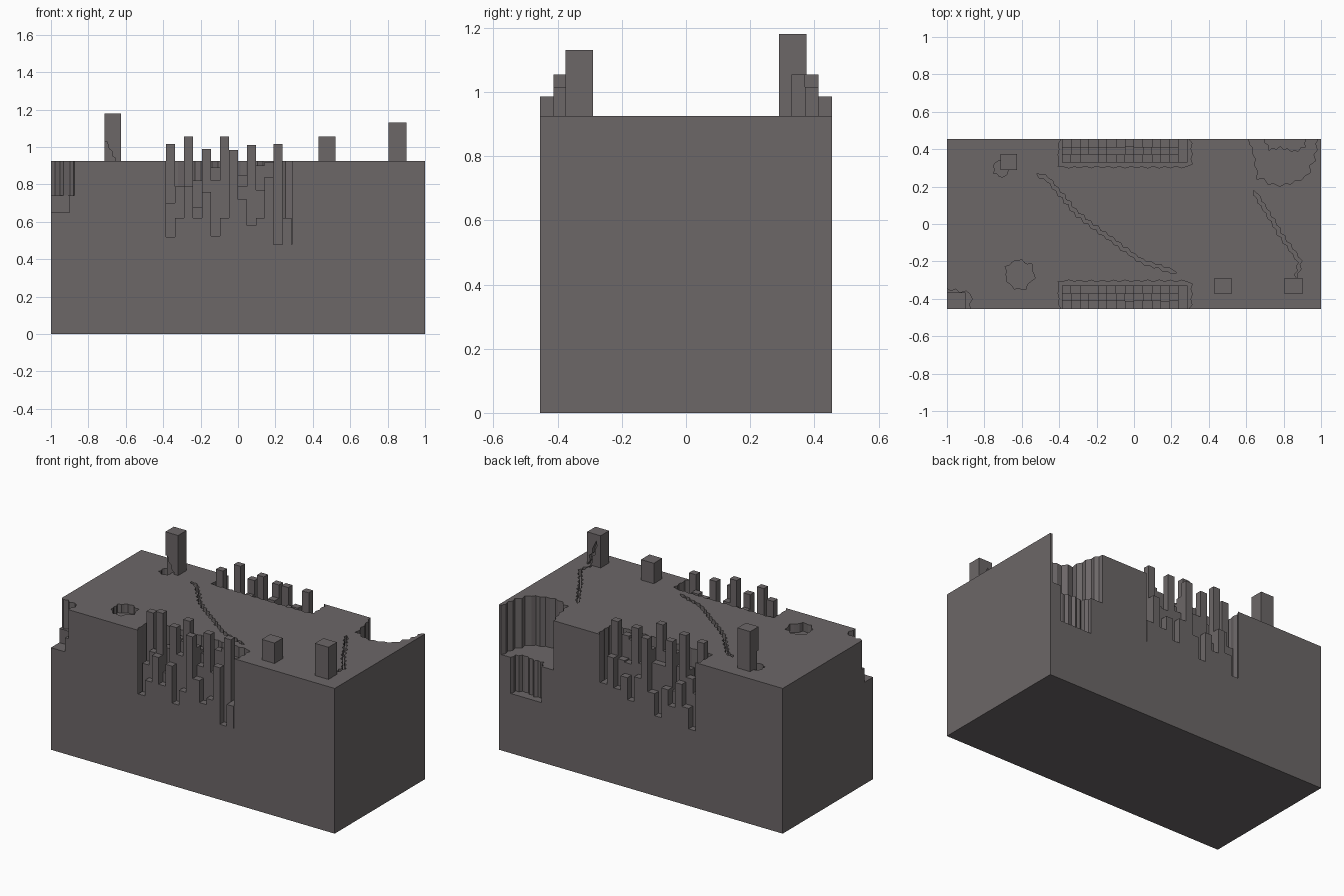
import bpy, bmesh, math, random
from mathutils import Vector

if "Cube" in bpy.data.objects:
    bpy.data.objects.remove(bpy.data.objects["Cube"])

random.seed(4)
TOP, HALF_Y = 0.925, 0.455
stone = bpy.data.materials.new("stone")
stone.diffuse_color = (0.15, 0.135, 0.137, 1)
stone.use_nodes = True
stone.node_tree.nodes["Principled BSDF"].inputs["Base Color"].default_value = stone.diffuse_color


def finish(bm, name):
    bmesh.ops.recalc_face_normals(bm, faces=bm.faces)
    me = bpy.data.meshes.new(name)
    bm.to_mesh(me)
    bm.free()
    me.materials.append(stone)
    ob = bpy.data.objects.new(name, me)
    bpy.context.collection.objects.link(ob)
    return ob


def add_box(bm, x0, x1, y0, y1, z0, z1):
    vs = bmesh.ops.create_cube(bm, size=1)["verts"]
    for v in vs:
        v.co = Vector((x1 if v.co.x > 0 else x0, y1 if v.co.y > 0 else y0,
                       z1 if v.co.z > 0 else z0))


def box(name, *dims):
    bm = bmesh.new()
    add_box(bm, *dims)
    return finish(bm, name)


def prism(name, pts, lo, hi, axis="z"):
    """Extrude an outline along z (outline in xy) or along y (outline in xz)."""
    bm = bmesh.new()
    co = (lambda p, h: (p[0], p[1], h)) if axis == "z" else (lambda p, h: (p[0], h, p[1]))
    a = [bm.verts.new(co(p, lo)) for p in pts]
    b = [bm.verts.new(co(p, hi)) for p in pts]
    bm.faces.new(a)
    bm.faces.new(b[::-1])
    for i in range(len(a)):
        j = (i + 1) % len(a)
        bm.faces.new((a[i], a[j], b[j], b[i]))
    return finish(bm, name)


def carve(target, cutter):
    m = target.modifiers.new("carve", "BOOLEAN")
    m.operation, m.solver, m.object = "DIFFERENCE", "EXACT", cutter
    bpy.context.view_layer.objects.active = target
    bpy.ops.object.modifier_apply(modifier=m.name)
    bpy.data.objects.remove(cutter)


def jagged(pts, step, amp):
    """Break a polyline into short segments that zigzag sideways."""
    out, side = [], 1
    for p, q in zip(pts, pts[1:]):
        p, q = Vector(p), Vector(q)
        d = q - p
        n = max(1, round(d.length / step))
        normal = Vector((-d.y, d.x)).normalized()
        for i in range(n):
            off = side * amp * random.uniform(0.4, 1) if out else 0
            out.append(p + d * i / n + normal * off)
            side = -side
    return out + [Vector(pts[-1])]


def crack(pts, width, step=0.025, amp=0.008):
    """Closed ribbon outline, tapered at both ends."""
    mid = jagged(pts, step, amp)
    d = mid[-1] - mid[0]
    n = Vector((-d.y, d.x)).normalized() * width / 2
    return [mid[0]] + [p + n for p in mid[1:-1]] + [mid[-1]] + [p - n for p in mid[-2:0:-1]]


# Main block
block = box("stone_block", -1, 1, -HALF_Y, HALF_Y, 0, TOP)

# Broken back right corner, two steps deep
outer = jagged([(0.615, 0.455), (0.64, 0.38), (0.66, 0.25), (0.75, 0.21), (0.81, 0.21),
                (0.92, 0.25), (0.96, 0.34), (0.985, 0.455)], 0.03, 0.012)
carve(block, prism("cutter", outer + [(0.985, 0.6), (0.615, 0.6)], 0.61, 1.2))
inner = jagged([(0.70, 0.455), (0.72, 0.40), (0.78, 0.41), (0.86, 0.39),
                (0.91, 0.41), (0.92, 0.455)], 0.02, 0.008)
carve(block, prism("cutter", inner + [(0.92, 0.6), (0.70, 0.6)], 0.38, 0.8))

# Broken front left corner
rim = jagged([(-1, -0.345), (-0.93, -0.36), (-0.87, -0.375), (-0.875, -0.455)], 0.025, 0.01)
carve(block, prism("cutter", rim + [(-0.875, -0.6), (-1.2, -0.6), (-1.2, -0.345)], 0.74, 1.2))
carve(block, box("cutter", -1.2, -0.90, -0.6, -0.37, 0.65, 0.9))

# Shallow crater
ring = [(-0.61 + r * math.cos(a), -0.27 + r * math.sin(a))
        for a, r in ((i * math.tau / 26, random.uniform(0.065, 0.09)) for i in range(26))]
carve(block, prism("cutter", ring, 0.87, 1.2))

# Surface cracks
carve(block, prism("cutter", crack([(-0.52, 0.27), (-0.46, 0.24), (-0.30, 0.05), (-0.18, -0.04),
                                    (0.04, -0.20), (0.23, -0.262)], 0.02), 0.88, 1.2))
carve(block, prism("cutter", crack([(0.64, 0.18), (0.70, 0.08), (0.78, -0.05), (0.885, -0.20),
                                    (0.87, -0.29)], 0.02), 0.88, 1.2))

# Pits at the middle of the front and back edges
PIT = 0.48
wall = jagged([(-0.386, 0.455), (-0.40, 0.43), (-0.405, 0.31), (-0.38, 0.305), (0.285, 0.305),
               (0.308, 0.32), (0.305, 0.43), (0.289, 0.455)], 0.03, 0.006)
wall += [(0.289, 0.6), (-0.386, 0.6)]
for s in (-1, 1):
    carve(block, prism("cutter", [(x, s * y) for x, y in wall], PIT, 1.2))

# Square columns filling the pits, rows run from the outer edge inward
middle = [.70, .79, 1.055, .68, .99, .82, 1.055, .90, .79, 1.01, .77, .78, 1.015, .62]
inmost = [1.015, .62, .82, .82, .90, .89, .82, .87, .85, .75, .90, .92, .87, .62]
front = [.52, .62, .79, .62, .76, .525, .62, .985, .72, .58, .62, .84, .48, .62]
back = [.49, .62, .76, .60, .70, .51, .65, .985, .72, .56, .70, .61, .80, .62]
back_middle = middle[:6] + [.82] + middle[7:]
back_inmost = inmost[:6] + [1.055] + inmost[7:]
W, D = 0.048, 0.042
for name, s, rows in (("front_columns", -1, (front, middle, inmost)),
                      ("back_columns", 1, (back, back_middle, back_inmost))):
    bm = bmesh.new()
    for r, row in enumerate(rows):
        ya, yb = sorted((s * (HALF_Y - r * D), s * (HALF_Y - (r + 1) * D)))
        for c, h in enumerate(row):
            if h > PIT:
                x = -0.385 + c * W
                add_box(bm, x, x + W, ya, yb, PIT, h)
    finish(bm, name)

# Standing posts
tall_post = box("tall_post", -0.715, -0.625, 0.29, 0.375, TOP - 0.06, 1.18)
short_post = box("short_post", 0.43, 0.52, -0.375, -0.29, TOP - 0.01, 1.055)
cracked_post = box("cracked_post", 0.805, 0.90, -0.375, -0.29, TOP - 0.06, 1.13)

# Chipped base of the tall post and the hollow beside it
hollow = jagged([(-0.70, 0.34), (-0.745, 0.325), (-0.75, 0.275), (-0.70, 0.25),
                 (-0.67, 0.285), (-0.68, 0.31), (-0.70, 0.34)], 0.02, 0.006)[:-1]
carve(block, prism("cutter", hollow, 0.88, 1.2))
carve(tall_post, prism("cutter", [(-0.73, 1.03), (-0.70, 1.03), (-0.69, 0.99), (-0.675, 0.98),
                                  (-0.67, 0.95), (-0.655, 0.94), (-0.65, 0.80), (-0.73, 0.80)],
                       0.25, 0.305, "y"))

# Crack climbing the back face of its post
carve(cracked_post, prism("cutter", crack([(0.885, 0.90), (0.87, 0.98), (0.85, 1.03),
                                           (0.835, 1.09)], 0.018), -0.315, -0.25, "y"))
